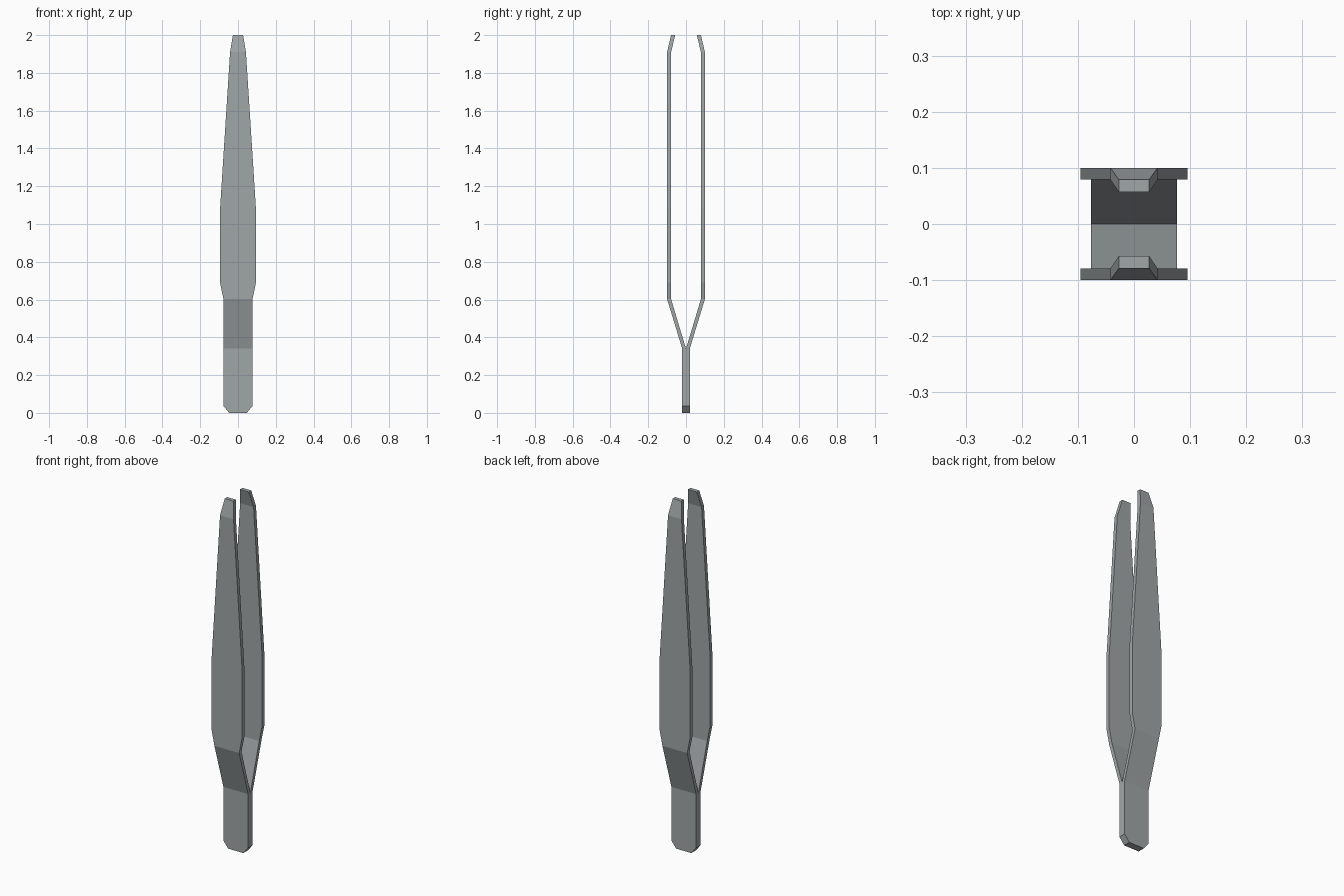
import bpy
import bmesh

if "Cube" in bpy.data.objects:
    bpy.data.objects.remove(bpy.data.objects["Cube"])

steel = bpy.data.materials.new("brushed steel grey")
steel.diffuse_color = (0.35, 0.38, 0.39, 1)
steel.use_nodes = True
steel.node_tree.nodes["Principled BSDF"].inputs["Base Color"].default_value = steel.diffuse_color


def loft(name, sections, cap_bottom, cap_top):
    """Skin rectangles given as (z, half width in x, y start, y end)."""
    bm = bmesh.new()
    rings = [[bm.verts.new(p) for p in ((-w, a, z), (w, a, z), (w, b, z), (-w, b, z))]
             for z, w, a, b in sections]
    for low, high in zip(rings, rings[1:]):
        for i in range(4):
            j = (i + 1) % 4
            bm.faces.new((low[i], low[j], high[j], high[i]))
    if cap_bottom:
        bm.faces.new(rings[0][::-1])
    if cap_top:
        bm.faces.new(rings[-1])
    # The front arm runs from inside to outside, so orient every strip outward
    if sections[0][2] > sections[0][3]:
        bmesh.ops.reverse_faces(bm, faces=bm.faces[:])
    mesh = bpy.data.meshes.new(name)
    bm.to_mesh(mesh)
    bm.free()
    mesh.materials.append(steel)
    obj = bpy.data.objects.new(name, mesh)
    bpy.context.collection.objects.link(obj)
    return obj


# Joined stem with chamfered bottom corners
loft("stem", [(0, 0.047, -0.02, 0.02), (0.037, 0.077, -0.02, 0.02),
              (0.34, 0.077, -0.02, 0.02)], True, False)

# Arm: splayed root, broad grip, long taper, inturned tip (z, half width, inner y, outer y)
arm = [(0.34, 0.077, 0.0, 0.02),
       (0.602, 0.077, 0.079, 0.1),
       (0.69, 0.095, 0.079, 0.1),
       (1.08, 0.095, 0.079, 0.1),
       (1.91, 0.042, 0.079, 0.1),
       (2.0, 0.027, 0.057, 0.079)]
for side, label in ((1, "back_arm"), (-1, "front_arm")):
    loft(label, [(z, w, side * a, side * b) for z, w, a, b in arm], False, True)
